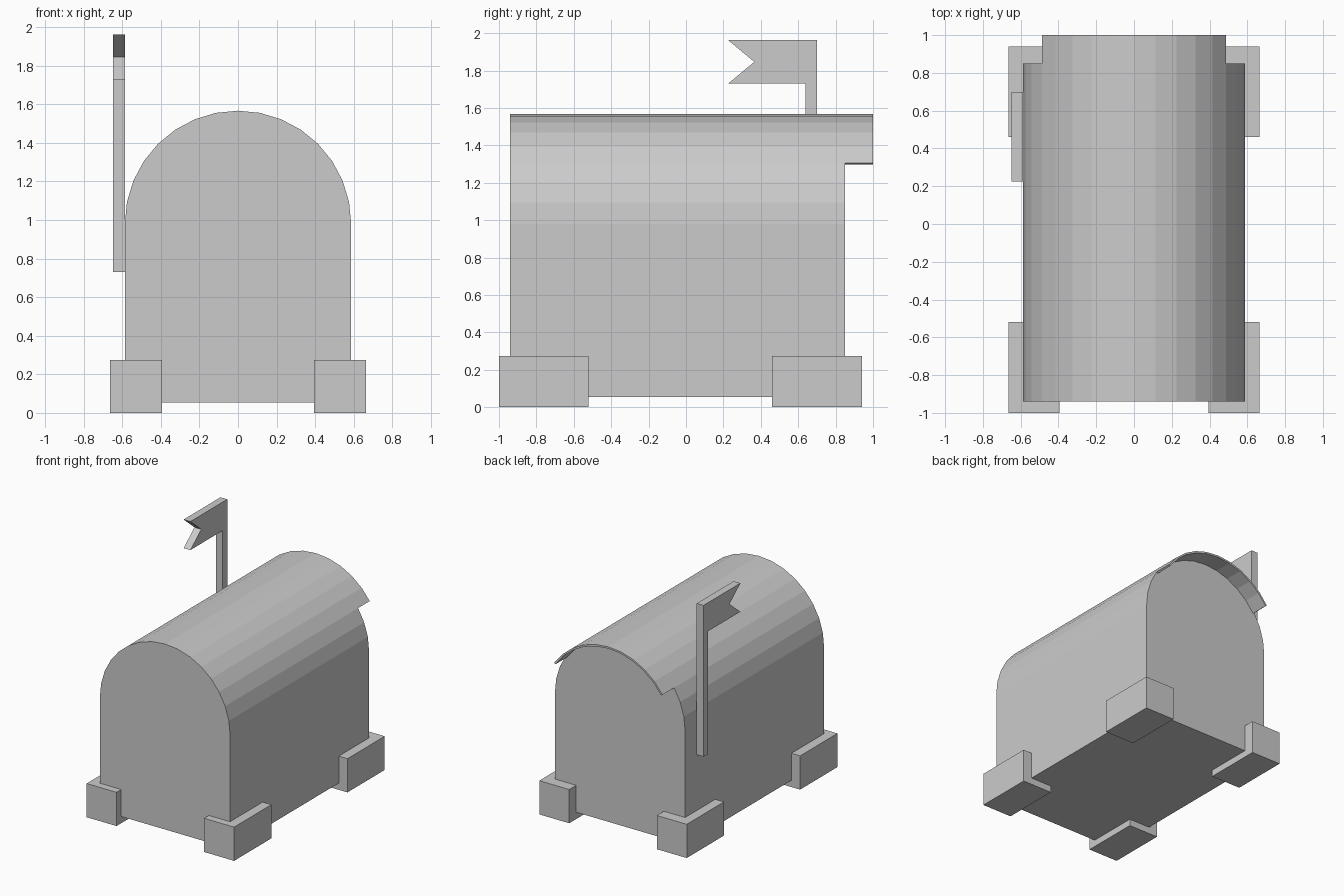
import bpy, bmesh
from math import radians, sin, cos

if "Cube" in bpy.data.objects:
    bpy.data.objects.remove(bpy.data.objects["Cube"])


def prism(name, start, end):
    """Solid between two matching rings of 3D points."""
    bm = bmesh.new()
    a = [bm.verts.new(p) for p in start]
    b = [bm.verts.new(p) for p in end]
    n = len(a)
    bm.faces.new(a)
    bm.faces.new(b[::-1])
    for i in range(n):
        j = (i + 1) % n
        bm.faces.new((a[j], a[i], b[i], b[j]))
    bmesh.ops.recalc_face_normals(bm, faces=bm.faces)
    mesh = bpy.data.meshes.new(name)
    bm.to_mesh(mesh)
    bm.free()
    obj = bpy.data.objects.new(name, mesh)
    bpy.context.collection.objects.link(obj)
    return obj


def along_y(name, profile, y0, y1):
    return prism(name, [(x, y0, z) for x, z in profile],
                 [(x, y1, z) for x, z in profile])


def along_x(name, profile, x0, x1):
    return prism(name, [(x0, y, z) for y, z in profile],
                 [(x1, y, z) for y, z in profile])


R, SPRING, STEP = 0.587, 0.98, 11.25


def arc(r, first, last):
    return [(r * cos(radians(i * STEP)), SPRING + r * sin(radians(i * STEP)))
            for i in range(first, last + 1)]


# Arched box body
along_y("body", [(-R, 0.055), (R, 0.055)] + arc(R, 0, 16), -0.94, 0.85)

# Thin roof lip overhanging the back
along_y("roof_lip", arc(R, 3, 13) + arc(R - 0.015, 3, 13)[::-1], 0.85, 1.0)

# Four corner feet
for side, sx in (("left", -1), ("right", 1)):
    for end, y0, y1 in (("front", -1.0, -0.52), ("back", 0.46, 0.94)):
        along_x(f"{end}_{side}_foot",
                [(y0, 0), (y1, 0), (y1, 0.275), (y0, 0.275)],
                sx * 0.395, sx * 0.665)

# Signal flag and its pole, with a swallowtail notch
along_x("flag", [(0.64, 0.73), (0.70, 0.73), (0.70, 1.963), (0.225, 1.963),
                 (0.365, 1.846), (0.225, 1.73), (0.64, 1.73)], -0.648, -0.587)
